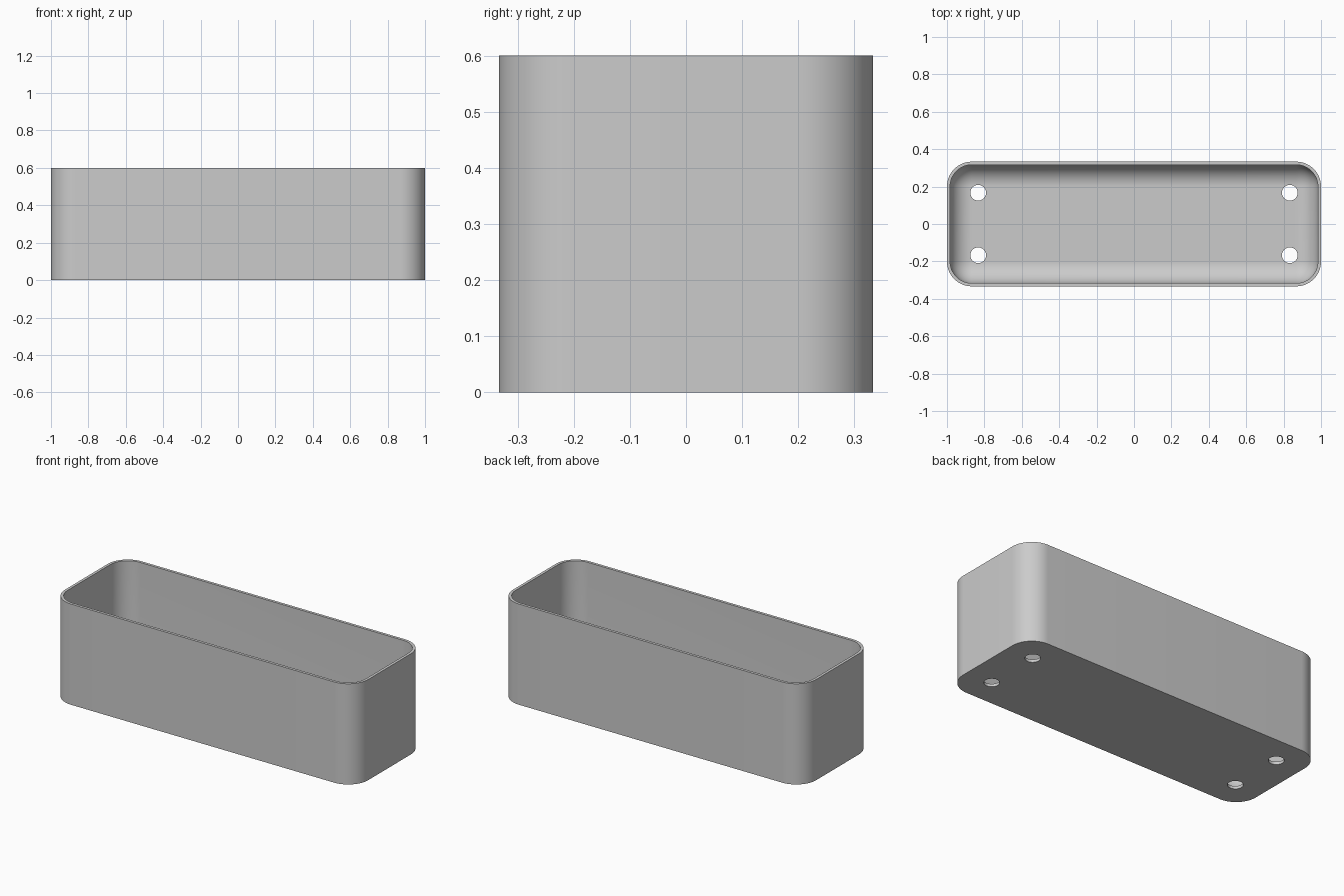
import bpy, bmesh, math

if "Cube" in bpy.data.objects:
    bpy.data.objects.remove(bpy.data.objects["Cube"])

HALF_X, HALF_Y, HEIGHT = 1.0, 1 / 3, 0.6
WALL, RADIUS, STEPS = 0.0167, 0.133, 16
HOLE_X, HOLE_Y, HOLE_R = 0.833, 0.167, 0.042

grey = bpy.data.materials.new("light_grey")
grey.use_nodes = True
grey.diffuse_color = (0.6, 0.6, 0.6, 1)
grey.node_tree.nodes["Principled BSDF"].inputs["Base Color"].default_value = grey.diffuse_color


def rounded_ring(bm, inset, z):
    """Rounded rectangle of vertices, inset from the outer outline."""
    r = RADIUS - inset
    verts = []
    for quarter, (sx, sy) in enumerate([(1, 1), (-1, 1), (-1, -1), (1, -1)]):
        for i in range(STEPS + 1):
            a = (quarter + i / STEPS) * math.pi / 2
            verts.append(bm.verts.new((sx * (HALF_X - RADIUS) + r * math.cos(a),
                                       sy * (HALF_Y - RADIUS) + r * math.sin(a), z)))
    return verts


# Open tray: outer wall, rim, inner wall, then a rounded cove into the floor
cove = RADIUS - WALL
levels = [(0, 0), (0, HEIGHT), (WALL, HEIGHT)]
for i in range(STEPS + 1):
    a = i / STEPS * math.pi / 2
    levels.append((WALL + cove * (1 - math.cos(a)), WALL + cove * (1 - math.sin(a))))

bm = bmesh.new()
rings = [rounded_ring(bm, inset, z) for inset, z in levels]
for low, high in zip(rings, rings[1:]):
    for i in range(len(low)):
        j = (i + 1) % len(low)
        bm.faces.new((low[i], low[j], high[j], high[i]))
bm.faces.new(rings[0][::-1])
bm.faces.new(rings[-1])
bmesh.ops.remove_doubles(bm, verts=bm.verts, dist=0.0001)
bmesh.ops.recalc_face_normals(bm, faces=bm.faces)
mesh = bpy.data.meshes.new("tray")
bm.to_mesh(mesh)
bm.free()
mesh.materials.append(grey)
tray = bpy.data.objects.new("tray", mesh)
bpy.context.collection.objects.link(tray)

# Four drain holes through the floor
bm = bmesh.new()
for sx in (-1, 1):
    for sy in (-1, 1):
        made = bmesh.ops.create_cone(bm, cap_ends=True, segments=32, radius1=HOLE_R,
                                     radius2=HOLE_R, depth=0.2)
        bmesh.ops.translate(bm, verts=made["verts"], vec=(sx * HOLE_X, sy * HOLE_Y, 0))
hole_mesh = bpy.data.meshes.new("hole_cutter")
bm.to_mesh(hole_mesh)
bm.free()
hole_mesh.materials.append(grey)
cutter = bpy.data.objects.new("hole_cutter", hole_mesh)
bpy.context.collection.objects.link(cutter)
cutter.hide_render = True

cut = tray.modifiers.new("drain_holes", 'BOOLEAN')
cut.operation = 'DIFFERENCE'
cut.solver = 'EXACT'
cut.object = cutter
bpy.context.view_layer.objects.active = tray
tray.select_set(True)
bpy.ops.object.modifier_apply(modifier=cut.name)
bpy.data.objects.remove(cutter)

# Smooth curves with crisp rim, base and hole edges
bpy.ops.object.shade_smooth_by_angle(angle=math.radians(30))
